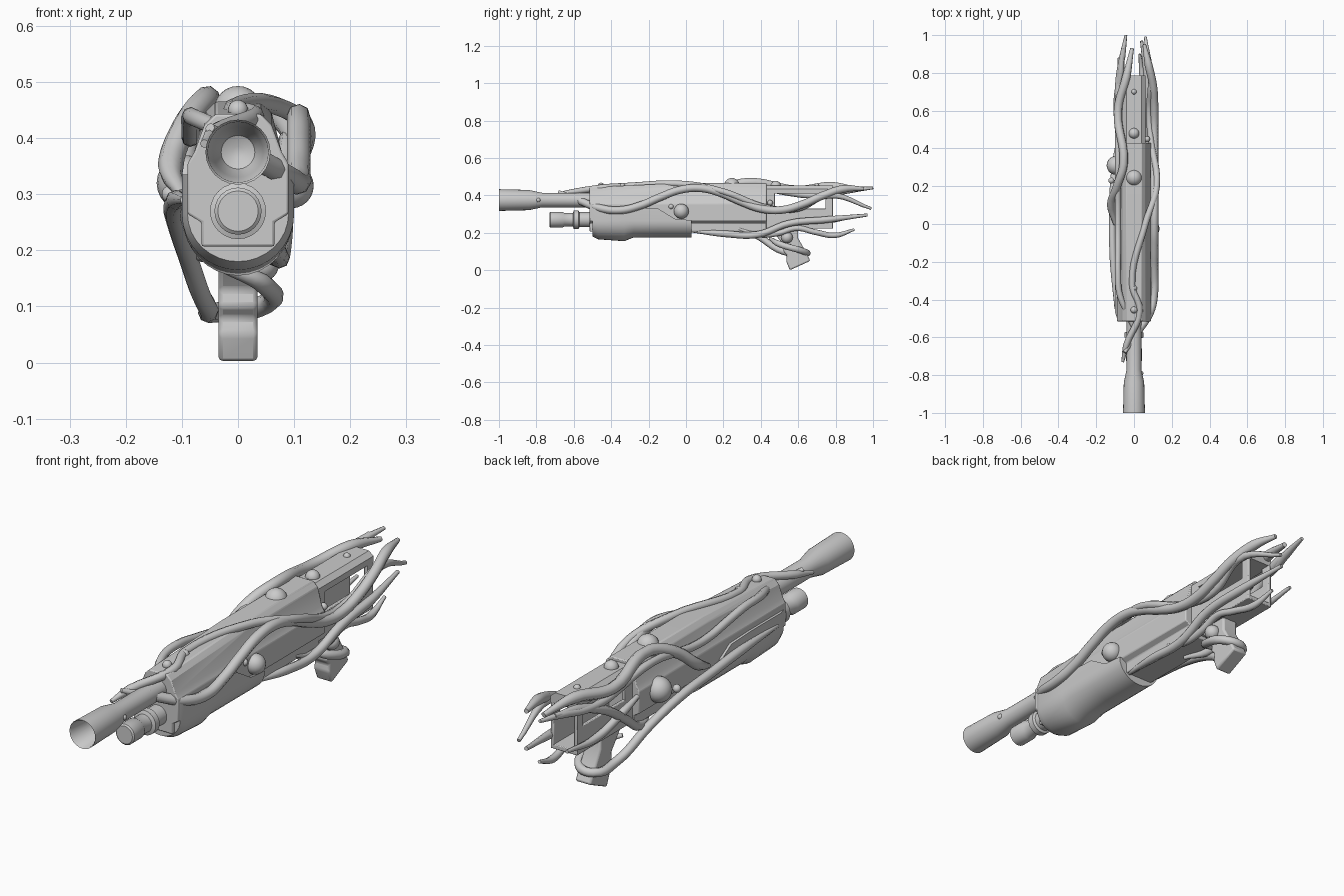
import bpy, bmesh, math

cube = bpy.data.objects.get("Cube")
if cube:
    bpy.data.objects.remove(cube)

grey = bpy.data.materials.new("plain_grey")
grey.use_nodes = True
tone = (.6, .6, .6, 1)
grey.diffuse_color = tone
grey.node_tree.nodes["Principled BSDF"].inputs["Base Color"].default_value = tone


def select_only(ob):
    bpy.ops.object.select_all(action="DESELECT")
    ob.select_set(True)
    bpy.context.view_layer.objects.active = ob


def smooth(ob, angle):
    select_only(ob)
    bpy.ops.object.shade_smooth_by_angle(angle=math.radians(angle))


def finish(name, bm, angle, bevel=0):
    """Turn a bmesh into a shaded, coloured object."""
    bmesh.ops.recalc_face_normals(bm, faces=bm.faces)
    mesh = bpy.data.meshes.new(name)
    bm.to_mesh(mesh)
    bm.free()
    mesh.materials.append(grey)
    ob = bpy.data.objects.new(name, mesh)
    bpy.context.collection.objects.link(ob)
    if bevel:
        soften = ob.modifiers.new("soft_edges", "BEVEL")
        soften.width = bevel
        soften.segments = 2
        soften.limit_method = "ANGLE"
    smooth(ob, angle)


def loft(name, rings, angle=35, bevel=0):
    """Skin a row of closed rings with equal point counts, capping both ends."""
    bm = bmesh.new()
    rows = [[bm.verts.new(point) for point in ring] for ring in rings]
    count = len(rows[0])
    for near, far in zip(rows, rows[1:]):
        for i in range(count):
            j = (i + 1) % count
            bm.faces.new((near[i], near[j], far[j], far[i]))
    bm.faces.new(rows[0])
    bm.faces.new(rows[-1])
    finish(name, bm, angle, bevel)


def turned(name, height, profile, sides=24):
    """Round part along y from (y, radius) pairs."""
    turns = [math.tau * i / sides for i in range(sides)]
    loft(name, [[(radius * math.cos(t), y, height + radius * math.sin(t)) for t in turns]
                for y, radius in profile])


def box(name, left, right, front, rear, bottom, top):
    loft(name, [[(left, y, bottom), (right, y, bottom), (right, y, top), (left, y, top)]
                for y in (front, rear)], bevel=.003)


def mirrored(half):
    """Closed outline from its right half, listed top to bottom."""
    return half + [(-x, z) for x, z in reversed(half)]


def ball(name, x, y, z, radius):
    bm = bmesh.new()
    bmesh.ops.create_uvsphere(bm, u_segments=20, v_segments=12, radius=radius)
    bmesh.ops.translate(bm, verts=bm.verts, vec=(x, y, z))
    finish(name, bm, angle=60)


def tendril(name, thick, points):
    """Winding tube through the points, thinning out at both ends."""
    curve = bpy.data.curves.new(name, "CURVE")
    curve.dimensions = "3D"
    curve.bevel_depth = thick
    curve.bevel_resolution = 2
    curve.resolution_u = 6
    curve.use_fill_caps = True
    spline = curve.splines.new("BEZIER")
    last = len(points) - 1
    spline.bezier_points.add(last)
    for i, (knot, place) in enumerate(zip(spline.bezier_points, points)):
        knot.co = place
        knot.handle_left_type = knot.handle_right_type = "AUTO"
        knot.radius = 1 if 0 < i < last else .45
    ob = bpy.data.objects.new(name, curve)
    bpy.context.collection.objects.link(ob)
    select_only(ob)
    bpy.ops.object.convert(target="MESH")
    ob = bpy.context.object
    ob.data.materials.clear()
    ob.data.materials.append(grey)
    smooth(ob, angle=50)


def weave(name, thick, front, rear, start, reach, middle, swing, crest, wave):
    """Tendril that leaves x = start, runs along x = reach and rises and falls in waves."""
    steps = round((rear - front) * 9)
    points = []
    for i in range(steps + 1):
        y = front + (rear - front) * i / steps
        blend = min(1, (y - front) * 4)
        x = start + (reach - start) * blend
        x *= min(1, .5 + (rear - y) * 2)
        z = middle + swing * math.cos(math.tau * (y - crest) / wave)
        points.append((x, y, z))
    tendril(name, thick, points)


# Barrel with hollow flared muzzle, and the shorter tube below it
turned("barrel", .375, [(-.8, .01), (-.81, .03), (-.85, .045), (-.995, .054), (-1, .058),
                        (-.84, .054), (-.77, .039), (-.45, .039)])
turned("lower_tube", .27, [(-.73, .036), (-.725, .042), (-.66, .042), (-.65, .036), (-.605, .036),
                           (-.6, .05), (-.575, .05), (-.57, .04), (-.48, .04)])

# Receiver: faceted upper body with a narrow keel, its top rising to the rear
body = mirrored([(.04, .465), (.06, .445), (.078, .375), (.09, .355),
                 (.09, .265), (.065, .25), (.065, .207)])
loft("receiver", [[(x, y, z - drop if z > .4 else z) for x, z in body]
                  for y, drop in ((-.515, .022), (-.05, 0), (.43, 0))], angle=20, bevel=.004)


# Rounded hand guard, cut lower towards its rear
def guard_ring(y, half_width, depth, top):
    turns = [math.pi * i / 16 for i in range(17)]
    under = [(half_width * math.cos(t), y, .265 - depth * math.sin(t)) for t in turns]
    return [(half_width, y, top)] + under + [(-half_width, y, top)]


loft("hand_guard", [guard_ring(*station) for station in (
    (-.5, .09, .085, .335), (-.47, .1, .1, .335), (-.33, .1, .11, .335), (-.28, .1, .09, .335),
    (-.15, .1, .09, .33), (-.06, .1, .09, .275), (.03, .1, .09, .267))], angle=40)

# Open rear frame: roof, floor, side rails and posts around a window
roof = mirrored([(.04, .452), (.06, .435), (.06, .41)])
front, rear = .42, .785
loft("rear_roof", [[(x, y, z) for x, z in roof] for y in (front, rear)], angle=20)
box("rear_floor", -.06, .06, front, rear, .222, .24)
for side, left, right in (("left", .045, .06), ("right", -.06, -.045)):
    box(side + "_rear_rail", left, right, front, rear, .23, .33)
    box(side + "_front_post", left, right, front, .475, .32, .42)
    box(side + "_rear_post", left, right, .745, rear, .32, .42)

# Slanted grip with finger waves
grip = [(.43, .23), (.6, .23), (.6, .17), (.64, .1), (.665, .05), (.555, 0),
        (.535, .05), (.54, .08), (.52, .1), (.525, .13), (.47, .2)]
loft("grip", [[(x, y, z) for y, z in grip] for x in (-.035, .035)], bevel=.008)

# Large round growths on the sides and grip, then a row along the top
ball("right_growth", -.095, .31, .32, .05)
ball("right_bud", -.12, .23, .3, .016)
ball("left_growth", .095, -.025, .315, .04)
ball("left_bud", .085, -.08, .34, .014)
ball("grip_growth", .042, .54, .175, .031)
ball("barrel_bud", .038, -.79, .375, .012)
ball("window_bud", .07, .45, .36, .015)
for y, radius in ((-.455, .018), (-.34, .016), (.245, .043), (.3, .015), (.48, .028), (.7, .014)):
    ball("top_growth", 0, y, .45, radius)

# Tendrils weaving along the sides
weave("left_tendril", .021, front=-.68, rear=.95, start=-.05, reach=.108,
      middle=.38, swing=.06, crest=.05, wave=.85)
weave("right_top_tendril", .016, front=-.6, rear=1, start=.02, reach=-.085,
      middle=.42, swing=.02, crest=-.3, wave=.65)
weave("under_tendril", .015, front=.28, rear=.9, start=.06, reach=.06,
      middle=.205, swing=.02, crest=.6, wave=.35)

# Tendrils crossing over the top, along the belly and around the grip
tendril("top_tendril", .017, [
    (-.06, -.73, .39), (-.04, -.64, .41), (.03, -.46, .44), (-.01, -.32, .45), (.06, 0, .46),
    (.12, .2, .42), (.09, .45, .33), (.08, .6, .33), (.09, .76, .4), (.06, .99, .33)])
tendril("right_loop_tendril", .023, [
    (-.1, 0, .3), (-.12, .1, .35), (-.09, .2, .43), (-.055, .32, .47),
    (-.085, .6, .43), (-.04, .78, .45), (-.01, .93, .43)])
tendril("left_lower_tendril", .018, [
    (.05, .03, .21), (.07, .2, .195), (.075, .38, .19), (.08, .55, .25), (.07, .75, .27), (.04, .97, .295)])
tendril("right_crossing_tendril", .018, [
    (-.03, .28, .2), (-.07, .4, .2), (-.085, .52, .28), (-.09, .66, .37), (-.07, .8, .42), (-.06, .93, .44)])
tendril("right_rear_tendril", .016, [
    (-.08, .4, .34), (-.085, .52, .31), (-.075, .68, .26), (-.08, .88, .28)])
tendril("grip_tendril", .018, [
    (-.095, -.45, .29), (-.11, -.2, .29), (-.115, 0, .275), (-.11, .2, .25), (-.09, .37, .19),
    (-.055, .52, .1), (-.03, .64, .09), (.04, .63, .1), (.045, .5, .14), (-.03, .45, .17)])
